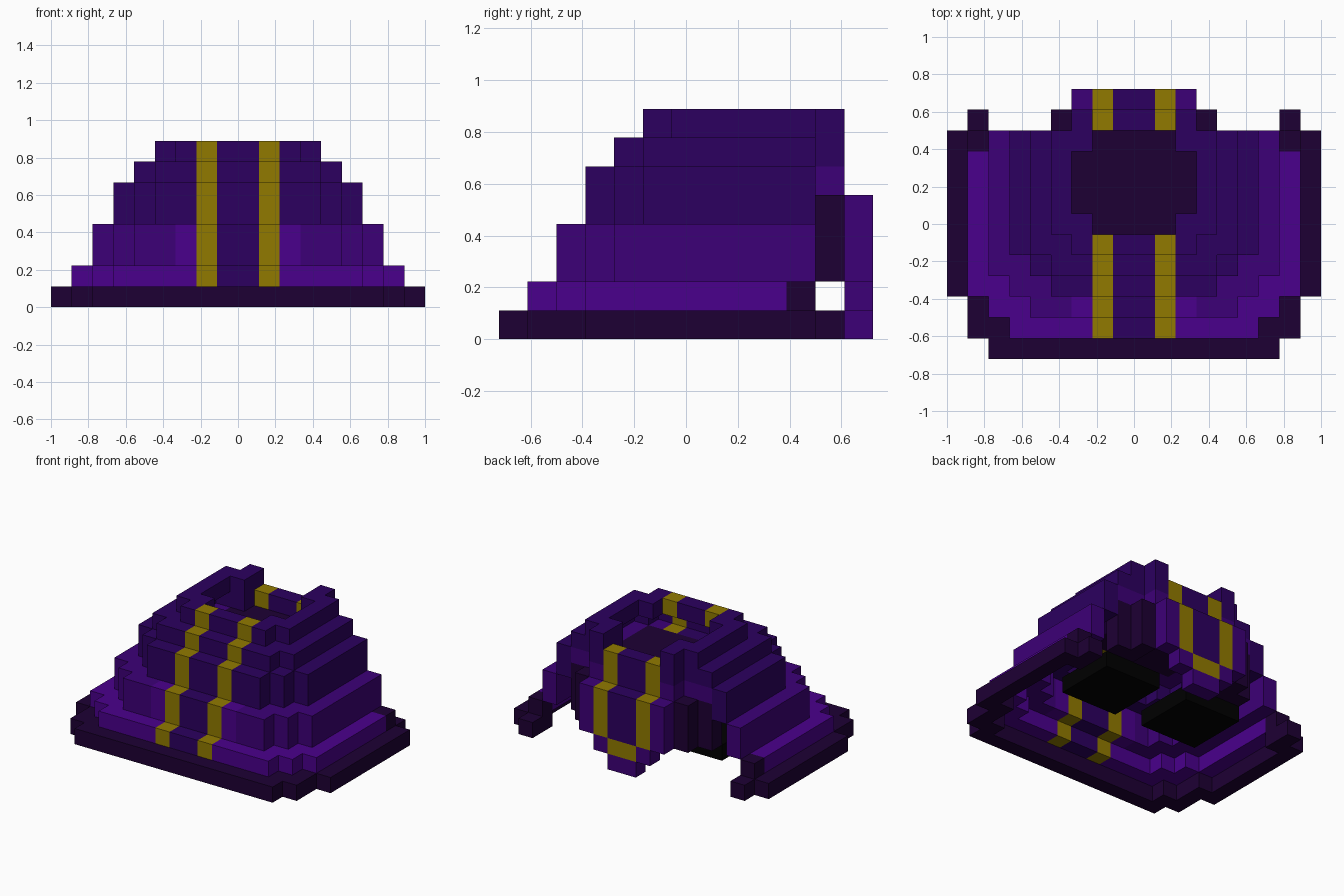
import bpy
import bmesh

if "Cube" in bpy.data.objects:
    bpy.data.objects.remove(bpy.data.objects["Cube"], do_unlink=True)

U = 1 / 9  # block size
COLOURS = {
    "bright purple": (0.068, 0, 0.265),
    "mid purple": (0.046, 0, 0.185),
    "indigo": (0.025, 0, 0.115),
    "dark plum": (0.0125, 0, 0.034),
    "gold": (0.283, 0.195, 0),
    "black": (0, 0, 0),
}
BRIGHT, MID, INDIGO, PLUM, GOLD, BLACK = range(6)
materials = []
for name, rgb in COLOURS.items():
    mat = bpy.data.materials.new(name)
    mat.use_nodes = True
    mat.diffuse_color = (*rgb, 1)
    mat.node_tree.nodes["Principled BSDF"].inputs["Base Color"].default_value = (*rgb, 1)
    materials.append(mat)

parts = {}     # part name -> {cell: colour}
filled = set()


def fill(part, xs, ys, zs, colour):
    """Fill blocks on both sides; xs counts outward from the middle."""
    cells = parts.setdefault(part, {})
    for k in xs:
        c = colour(k) if callable(colour) else colour
        for x in (k, -k - 1):
            for y in ys:
                for z in zs:
                    cells[x, y, z] = c
                    filled.add((x, y, z))


def striped(side, beside=None):
    """Indigo middle, gold stripe, then the side colour."""
    def rule(k):
        if k == 2 and beside is not None:
            return beside
        return (INDIGO, GOLD)[k] if k < 2 else side
    return rule


def tier(part, widths, front, end, zs, front_colour, side_colour):
    """One-block-thick U-shaped wall with stepped front corners."""
    fill(part, range(widths[0]), [front], zs, front_colour)
    for j in range(1, len(widths)):
        fill(part, range(widths[j - 1] - 1, widths[j]), [front + j], zs, side_colour)
    fill(part, [widths[-1] - 1], range(front + len(widths), end), zs, side_colour)


# Stepped shell, from brim to crown
tier("base_rim", (7, 8, 8, 9), 0, 11, [0], PLUM, PLUM)
tier("lower_tier", (6, 7, 8), 1, 10, [1], striped(BRIGHT), BRIGHT)
tier("wide_tier", (5, 6, 7), 2, 11, [2, 3], striped(MID, BRIGHT), MID)
tier("middle_tier", (4, 5, 6), 3, 11, [4, 5], striped(INDIGO), INDIGO)
tier("upper_tier", (4, 5), 4, 11, [6], striped(INDIGO), INDIGO)
tier("crown_rim", (3, 4), 5, 11, [7], striped(INDIGO), INDIGO)

# Rear hooks of the rim
fill("rim_hooks", [7], [10, 11], [0], PLUM)
fill("rim_hooks", [7], [10], [1], PLUM)

# Crown corners, rear posts and the rear wall
fill("crown_rim", [2], [6, 10], [7], INDIGO)
fill("upper_tier", [2, 3], [10], [6], INDIGO)
fill("rear_posts", [2], [11], [7], INDIGO)
fill("rear_bridge", range(3), [11], [6], striped(INDIGO))
fill("rear_bridge", range(3), [11], [5], striped(MID))
fill("rear_panels", [3], [11], [2, 3, 4], PLUM)
fill("rear_panels", [3, 4], [10], [2, 3, 4], PLUM)

# Hanging rear flap with a pointed tip
fill("rear_flap", range(3), [12], [2, 3, 4], striped(MID))
fill("rear_flap", range(2), [12], [1], lambda k: GOLD if k == 0 else MID)
fill("rear_flap", [0], [12], [0], MID)

# Inner floor under the opening, its border, and the two black pads beneath
fill("inner_floor", range(3), range(6, 11), [5], PLUM)
fill("floor_border", range(4), [5], [5], striped(MID))
fill("floor_border", [3, 4], range(5, 11), [5], MID)
fill("inner_pads", range(1, 5), range(6, 10), [1], BLACK)

# Six block sides: direction and the corner loop
SIDES = []
for axis in range(3):
    b, c = (axis + 1) % 3, (axis + 2) % 3
    for s in (0, 1):
        step = [0, 0, 0]
        step[axis] = 2 * s - 1
        loop = []
        for p, q in ((0, 0), (1, 0), (1, 1), (0, 1)):
            corner = [0, 0, 0]
            corner[axis], corner[b], corner[c] = s, p, q
            loop.append(corner)
        SIDES.append((step, loop if s else loop[::-1]))

# Turn each part into a mesh of its exposed block sides
for part, cells in parts.items():
    bm = bmesh.new()
    verts = {}
    for cell, colour in cells.items():
        for step, loop in SIDES:
            if tuple(a + d for a, d in zip(cell, step)) in filled:
                continue
            corners = []
            for offset in loop:
                key = (cell, tuple(a + d for a, d in zip(cell, offset)))
                if key not in verts:
                    x, y, z = key[1]
                    verts[key] = bm.verts.new((x * U, (y - 6.5) * U, z * U))
                corners.append(verts[key])
            bm.faces.new(corners).material_index = colour
    mesh = bpy.data.meshes.new(part)
    bm.to_mesh(mesh)
    bm.free()
    for mat in materials:
        mesh.materials.append(mat)
    bpy.context.collection.objects.link(bpy.data.objects.new(part, mesh))
